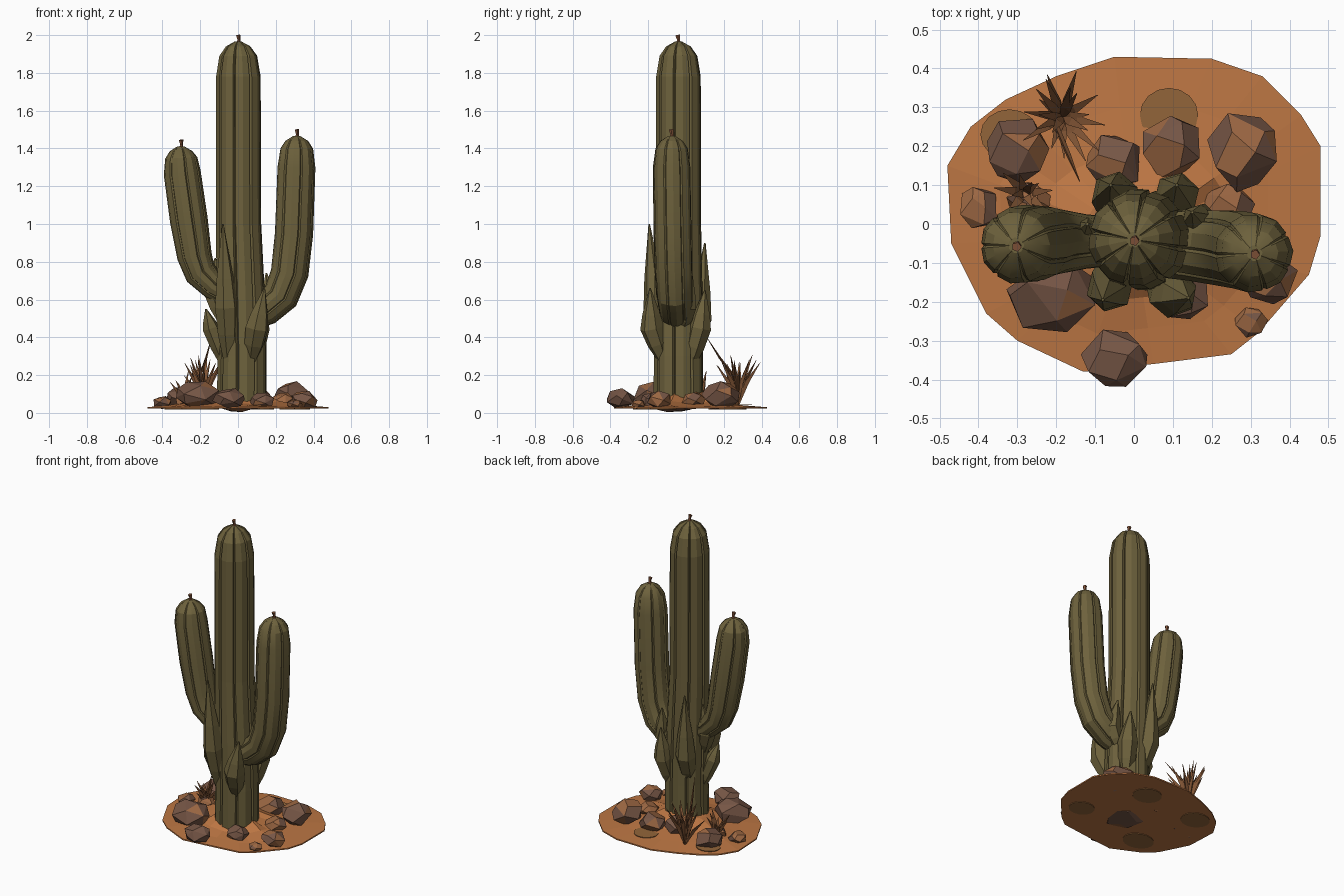
import bpy, bmesh, math, random
from mathutils import Vector

random.seed(4)
cube = bpy.data.objects.get("Cube")
if cube:
    bpy.data.objects.remove(cube, do_unlink=True)


def material(name, rgb):
    m = bpy.data.materials.new(name)
    m.use_nodes = True
    m.diffuse_color = (*rgb, 1)
    m.node_tree.nodes["Principled BSDF"].inputs["Base Color"].default_value = (*rgb, 1)
    return m


GREEN = material("cactus green", (0.155, 0.122, 0.046))
SAND = material("orange sand", (0.5, 0.18, 0.056))
DAMP = material("damp sand", (0.29, 0.13, 0.042))
ROCK = material("mauve rock", (0.18, 0.092, 0.06))
DUSTY = material("dusty rock", (0.33, 0.135, 0.055))
STRAW = material("dry grass", (0.22, 0.09, 0.035))
STEM = material("dry stem", (0.22, 0.085, 0.04))


def finish(name, bm, *mats):
    bmesh.ops.recalc_face_normals(bm, faces=bm.faces)
    mesh = bpy.data.meshes.new(name)
    bm.to_mesh(mesh)
    bm.free()
    for m in mats:
        mesh.materials.append(m)
    ob = bpy.data.objects.new(name, mesh)
    bpy.context.collection.objects.link(ob)
    return ob


def add_tube(bm, path, radii, ribs=6, groove=None, turn=0.0):
    """Sweep a polygon, ribbed when groove is given, along a path."""
    pts = [Vector(p) for p in path]
    section = []
    for k in range(ribs):
        a = turn + math.tau * k / ribs
        if groove is None:
            section.append((a, 1))
        else:
            half = math.tau / ribs * 0.42
            section += [(a - half, 0.985), (a, 1.02), (a + half, 0.985),
                        (a + math.pi / ribs, groove)]
    rings, side = [], Vector((1, 0, 0))
    last = len(pts) - 1
    for i, (p, r) in enumerate(zip(pts, radii)):
        t = (pts[min(i + 1, last)] - pts[max(i - 1, 0)]).normalized()
        side = (side - t * side.dot(t)).normalized()
        up = t.cross(side)
        rings.append([bm.verts.new(p + (side * math.cos(a) + up * math.sin(a)) * r * s)
                      for a, s in section])
    n = len(section)
    for lo, hi in zip(rings, rings[1:]):
        for k in range(n):
            bm.faces.new((lo[k], lo[(k + 1) % n], hi[(k + 1) % n], hi[k]))
    bm.faces.new(rings[0])
    bm.faces.new(rings[-1])


def tube(name, mat, *args, **kw):
    bm = bmesh.new()
    add_tube(bm, *args, **kw)
    return finish(name, bm, mat)


def smooth(ob, angle):
    bpy.ops.object.select_all(action="DESELECT")
    ob.select_set(True)
    bpy.context.view_layer.objects.active = ob
    bpy.ops.object.shade_smooth_by_angle(angle=math.radians(angle))


# Trunk with wide ribs and a domed cap
tube("trunk", GREEN,
     [(0.02, -0.04, 0.03), (0.022, -0.04, 0.3), (0.015, -0.04, 0.6), (0.003, -0.04, 1),
      (0.002, -0.04, 1.78), (0.001, -0.04, 1.89), (0, -0.04, 1.94), (0, -0.04, 1.965)],
     [0.132, 0.13, 0.128, 0.12, 0.118, 0.1, 0.065, 0.02], ribs=8, groove=0.86, turn=0.2)

# Arms that leave the trunk and turn upward
left_arm = tube("left_arm", GREEN,
     [(0.02, -0.05, 0.5), (0.15, -0.055, 0.555), (0.225, -0.06, 0.62), (0.272, -0.065, 0.74),
      (0.295, -0.07, 0.95), (0.308, -0.075, 1.3), (0.31, -0.075, 1.4), (0.31, -0.075, 1.44),
      (0.31, -0.075, 1.465)],
     [0.08, 0.09, 0.097, 0.1, 0.101, 0.1, 0.086, 0.06, 0.02], ribs=7, groove=0.93)
right_arm = tube("right_arm", GREEN,
     [(-0.01, -0.045, 0.6), (-0.13, -0.045, 0.67), (-0.2, -0.045, 0.74), (-0.232, -0.045, 0.83),
      (-0.262, -0.05, 1.02), (-0.297, -0.055, 1.27), (-0.302, -0.055, 1.35),
      (-0.303, -0.055, 1.385), (-0.303, -0.055, 1.41)],
     [0.06, 0.072, 0.085, 0.092, 0.1, 0.098, 0.085, 0.06, 0.02], ribs=7, groove=0.92)
for arm in (left_arm, right_arm):
    smooth(arm, 25)

# Crooked dry stems on every tip
for name, x, y, z in (("trunk_stem", 0, -0.04, 1.95), ("left_stem", 0.31, -0.075, 1.45),
                      ("right_stem", -0.303, -0.055, 1.395)):
    tube(name, STEM, [(x, y, z), (x + 0.004, y, z + 0.025), (x + 0.001, y - 0.004, z + 0.05)],
         [0.016, 0.008, 0.013], ribs=5)

# Pointed shoots hugging the trunk: foot, belly and tip positions, belly radius
shoots = {
    "front_shoot": ((-0.05, -0.11, 0.28), (-0.062, -0.165, 0.56), (-0.08, -0.195, 1.0), 0.062),
    "front_left_shoot": ((0.07, -0.12, 0.28), (0.1, -0.18, 0.45), (0.14, -0.19, 0.66), 0.064),
    "back_left_shoot": ((0.08, 0.02, 0.25), (0.11, 0.075, 0.45), (0.11, 0.1, 0.65), 0.06),
    "back_right_shoot": ((-0.03, 0.0, 0.3), (-0.05, 0.075, 0.5), (-0.06, 0.1, 0.9), 0.062),
    "right_shoot": ((-0.07, -0.05, 0.25), (-0.145, -0.07, 0.45), (-0.17, -0.09, 0.55), 0.045),
    "left_joint_shoot": ((0.1, -0.02, 0.45), (0.17, 0.0, 0.56), (0.15, 0.03, 0.74), 0.055),
    "right_joint_shoot": ((-0.08, -0.06, 0.48), (-0.13, -0.03, 0.64), (-0.12, 0.0, 0.82), 0.055),
}
for name, (foot, belly, tip, r) in shoots.items():
    f, b, t = Vector(foot), Vector(belly), Vector(tip)
    tube(name, GREEN, [f, f.lerp(b, 0.5), b, b.lerp(t, 0.35), t],
         [r * 0.45, r * 0.85, r, r * 0.75, 0.004], ribs=6, turn=0.3)

# Sand mound built from shrinking rings of its outline
outline = [(-0.48, 0.15), (-0.42, 0.25), (-0.33, 0.32), (-0.2, 0.38), (-0.05, 0.43),
           (0.2, 0.425), (0.33, 0.38), (0.43, 0.28), (0.48, 0.2), (0.48, -0.03),
           (0.45, -0.13), (0.32, -0.28), (0.25, -0.335), (0.05, -0.36), (-0.13, -0.38),
           (-0.3, -0.3), (-0.38, -0.23), (-0.47, -0.05)]
bm = bmesh.new()
rings = []
for s, z, j in ((1, 0.022, 0), (1, 0.03, 0), (0.72, 0.04, 0.005), (0.48, 0.055, 0.01), (0.25, 0.1, 0.015)):
    rings.append([bm.verts.new((x * s, y * s - 0.03 * (1 - s), z + random.uniform(-j, j)))
                  for x, y in outline])
n = len(outline)
for lo, hi in zip(rings, rings[1:]):
    for k in range(n):
        bm.faces.new((lo[k], lo[(k + 1) % n], hi[(k + 1) % n], hi[k]))
bm.faces.new(rings[0])
bm.faces.new(rings[-1])
finish("sand_mound", bm, SAND)

# Damp patches lying on and under the sand
for name, x, y, z, rx, ry in (("damp_patch_back", 0.09, 0.28, 0.043, 0.075, 0.07),
                              ("damp_patch_right", -0.32, 0.23, 0.043, 0.075, 0.065),
                              ("damp_under_back", 0.1, 0.24, 0.02, 0.09, 0.08),
                              ("damp_under_right", -0.3, 0.2, 0.02, 0.09, 0.08),
                              ("damp_under_front", -0.2, -0.2, 0.02, 0.1, 0.08),
                              ("damp_under_left", 0.3, -0.12, 0.02, 0.08, 0.07)):
    bm = bmesh.new()
    bmesh.ops.create_cone(bm, cap_ends=True, segments=16, radius1=1, radius2=1, depth=0.004)
    for v in bm.verts:
        v.co = (v.co.x * rx + x, v.co.y * ry + y, v.co.z + z)
    finish(name, bm, DAMP)


def rock(name, x, y, rx, ry, z0, z1, dust):
    """Faceted boulder: hull of scattered points fitted to a box."""
    bm = bmesh.new()
    for k in range(16):
        h = 1 - 2 * (k + 0.5) / 16
        a = k * 2.4 + random.uniform(-0.35, 0.35)
        w = math.sqrt(1 - h * h)
        p = Vector((math.cos(a) * w, math.sin(a) * w, h)) * random.uniform(0.94, 1.12)
        bm.verts.new((x + p.x * rx, y + p.y * ry, (z0 + z1) / 2 + p.z * (z1 - z0) / 2))
    bmesh.ops.convex_hull(bm, input=bm.verts)
    bmesh.ops.dissolve_limit(bm, angle_limit=0.3, verts=bm.verts, edges=bm.edges)
    for f in bm.faces:
        f.material_index = int(random.random() < dust)
    finish(name, bm, ROCK, DUSTY)


# Boulders around the foot
for name, *spec in (
        ("rock_back_right", -0.3, 0.19, 0.085, 0.09, 0.02, 0.14, 0.15),
        ("rock_small_right", -0.4, 0.04, 0.05, 0.055, 0.02, 0.09, 0.7),
        ("rock_inner_right", -0.27, 0.06, 0.06, 0.05, 0.02, 0.1, 0.6),
        ("rock_back", -0.05, 0.16, 0.075, 0.075, 0.02, 0.14, 0.3),
        ("rock_back_left", 0.1, 0.2, 0.08, 0.08, 0.02, 0.14, 0.3),
        ("rock_far_left", 0.28, 0.19, 0.09, 0.1, 0.02, 0.17, 0.25),
        ("rock_front_right", -0.21, -0.18, 0.115, 0.1, 0.02, 0.17, 0.1),
        ("rock_front", -0.045, -0.345, 0.085, 0.075, 0.02, 0.13, 0.05),
        ("rock_front_left", 0.13, -0.19, 0.07, 0.06, 0.02, 0.11, 0.2),
        ("rock_left", 0.35, -0.14, 0.075, 0.065, 0.02, 0.12, 0.35),
        ("rock_left_edge", 0.3, -0.25, 0.04, 0.04, 0.02, 0.07, 0.9),
        ("rock_left_inner", 0.24, 0.04, 0.07, 0.06, 0.02, 0.11, 0.8),
        ("rock_root", 0.02, -0.06, 0.12, 0.11, 0.004, 0.05, 0.2)):
    rock(name, *spec)


# Dry grass tufts: flat bent blades fanning out
def tuft(name, x, y, count, reach, height):
    bm = bmesh.new()
    for k in range(count):
        a = math.tau * k / count + random.uniform(-0.2, 0.2)
        lean = reach * random.uniform(0.35, 1)
        top = height * random.uniform(0.6, 1) * (1.1 - 0.35 * lean / reach)
        out, across = Vector((math.cos(a), math.sin(a), 0)), Vector((-math.sin(a), math.cos(a), 0))
        base = Vector((x, y, 0.04))
        mid = base + out * lean * 0.4 + Vector((0, 0, top * 0.55))
        tip = base + out * lean + Vector((0, 0, top))
        add_tube(bm, [base, mid, tip], [0.006, 0.013, 0.001], ribs=3, turn=a)
    finish(name, bm, STRAW)


tuft("large_tuft", -0.185, 0.275, 22, 0.13, 0.31)
tuft("small_tuft", -0.28, 0.08, 11, 0.09, 0.19)
tube("fallen_blade", STRAW, [(-0.2, 0.25, 0.2), (-0.17, 0.18, 0.29), (-0.14, 0.11, 0.4)],
     [0.008, 0.007, 0.001], ribs=3)
